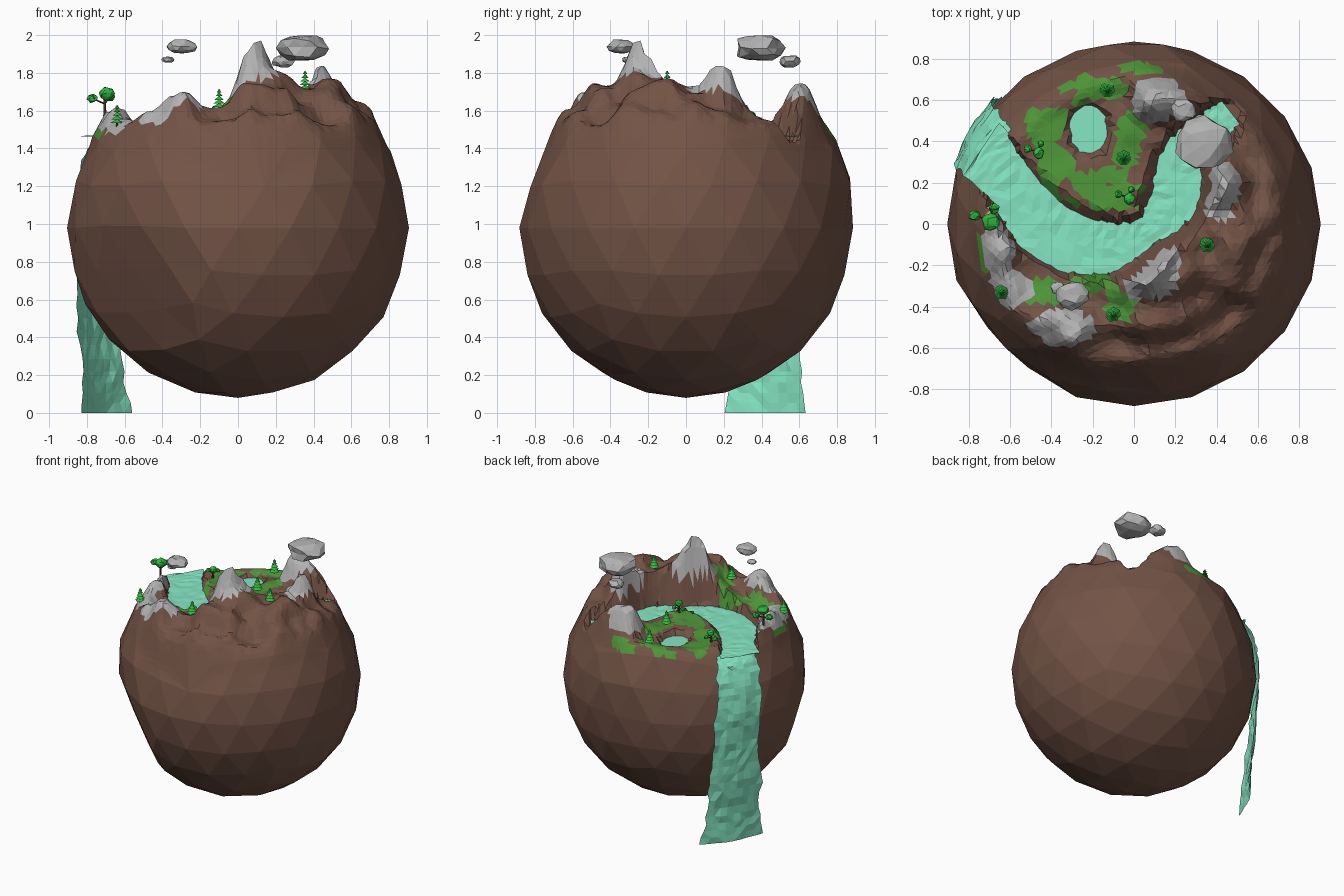
import bpy, bmesh, math, random
from mathutils import Vector, Matrix, noise
from mathutils.bvhtree import BVHTree

if "Cube" in bpy.data.objects:
    bpy.data.objects.remove(bpy.data.objects["Cube"])

random.seed(4)

def material(name, rgb):
    m = bpy.data.materials.new(name)
    m.diffuse_color = (*rgb, 1)
    m.use_nodes = True
    m.node_tree.nodes["Principled BSDF"].inputs["Base Color"].default_value = m.diffuse_color
    return m

EARTH = material("brown earth", (0.172, 0.087, 0.061))
ROCK = material("grey rock", (0.45, 0.45, 0.45))
GRASS = material("grass green", (0.075, 0.30, 0.04))
WATER = material("teal water", (0.25, 0.84, 0.58))
LEAF = material("leaf green", (0.03, 0.48, 0.05))
BARK = material("dark bark", (0.09, 0.045, 0.03))

def finish(bm, name, mats):
    me = bpy.data.meshes.new(name)
    bm.to_mesh(me)
    bm.free()
    for m in mats:
        me.materials.append(m)
    ob = bpy.data.objects.new(name, me)
    bpy.context.collection.objects.link(ob)
    return ob

def smooth(a, b, t):
    t = min(1, max(0, (t - a) / (b - a)))
    return t * t * (3 - 2 * t)

def spline(pts, n):
    """Catmull-Rom through the points."""
    p = [Vector(q) for q in pts]
    p = [2 * p[0] - p[1]] + p + [2 * p[-1] - p[-2]]
    out = []
    for i in range(1, len(p) - 2):
        a, b, c, d = p[i - 1:i + 3]
        for k in range(n):
            t = k / n
            out.append(0.5 * (2 * b + (c - a) * t + (2 * a - 5 * b + 4 * c - d) * t * t
                              + (3 * b - a - 3 * c + d) * t ** 3))
    return out + [p[-2]]

# terrain controls: ground heights, river path (x, y, half width)
HEIGHTS = [(.07, -.22, 2.07), (-.1, -.27, 1.60), (-.1, -.43, 1.60), (.22, -.25, 1.79), (.05, -.43, 1.75),
           (.18, -.45, 1.73), (.45, -.24, 1.72), (.5, -.12, 1.82), (.36, -.1, 1.69), (.62, -.16, 1.57),
           (.6, .08, 1.61), (.2, -.6, 1.56), (.46, -.46, 1.5), (-.1, -.6, 1.54), (.41, .19, 1.87),
           (.48, .04, 1.71), (.55, .33, 1.54), (.36, .36, 1.58), (.1, .6, 1.75), (.08, .44, 1.53),
           (-.06, .62, 1.5), (-.22, .2, 1.52), (-.1, .08, 1.53), (-.4, .4, 1.5), (-.22, .46, 1.49),
           (-.25, .65, 1.5), (0, .3, 1.52), (-.5, .55, 1.48), (-.68, -.08, 1.62), (-.6, -.33, 1.55),
           (-.33, -.5, 1.71), (-.3, -.32, 1.53), (-.48, -.26, 1.5), (-.46, -.55, 1.56), (.36, -.38, 1.62)]
RIVER = spline([(.47, .54, .07), (.37, .46, .09), (.24, .32, .11), (.19, .1, .115), (.05, -.04, .075),
                (-.15, -.12, .13), (-.42, -.03, .15), (-.62, .22, .12), (-.72, .34, .14), (-.78, .38, .16)], 6)
POND = Vector((-.22, .46))

def ground(x, y, z0):
    num = den = 0
    for px, py, pz in HEIGHTS:
        w = 1 / ((x - px) ** 2 + (y - py) ** 2 + .005) ** 2
        num += w * pz
        den += w
    r = math.hypot(x, y)
    k = smooth(.62, .80, r)
    z = num / den * (1 - k) + z0 * k
    z += .045 * noise.noise(Vector((x, y, 0)) * 9) * smooth(.82, .7, r) * smooth(1.5, 1.6, z)
    d = min(math.hypot(x - p.x, y - p.y) - p.z for p in RIVER)
    bank = 1.2 if math.hypot(x + .2, y - .33) < .33 else 4.3
    z = min(z, max(1.435, 1.47 + bank * d))          # banks slope up from the water
    e = math.hypot((x - POND.x) / .09, (y - POND.y) / .115)
    return min(z, 1.45 + .1 * smooth(.8, 1.5, e)) if e < 1.5 else z

# planet: coarse ball with flattened flanks, finely cut and sculpted on top
bm = bmesh.new()
mid = Vector((0, 0, .98))
bmesh.ops.create_icosphere(bm, subdivisions=3, radius=.905,
                           matrix=Matrix.Translation(mid) @ Matrix.Diagonal((1, .975, .995, 1)))
FLANKS = [(-.66, -.66, -.36, .79), (0, -.85, .53, .81)]
for v in bm.verts:
    for x, y, z, limit in FLANKS:
        n = Vector((x, y, z))
        v.co -= n * max(0, (v.co - mid).dot(n) - limit) * .85
    # slight bulge at the back
    n = Vector((0, .9, .43))
    v.co += n * .035 * smooth(.78, .88, (v.co - mid).dot(n))
top = {e for f in bm.faces if f.calc_center_median().z > 1.33 for e in f.edges}
bmesh.ops.subdivide_edges(bm, edges=list(top), cuts=6, use_grid_fill=True)
bmesh.ops.triangulate(bm, faces=bm.faces[:])
for v in bm.verts:
    r = math.hypot(v.co.x, v.co.y)
    if v.co.z > 1.2 and r < .86:
        if r < .72:
            v.co.x += random.uniform(-.008, .008)
            v.co.y += random.uniform(-.008, .008)
        v.co.z = ground(v.co.x, v.co.y, v.co.z)
# rock caps and meadows: centre, radii (and lowest height of the rock)
ROCKS = [(.07, -.22, .16, .16, 1.68), (-.35, -.5, .16, .1, 1.53), (-.66, -.09, .08, .18, 1.5),
         (-.6, -.31, .1, .09, 1.48), (.1, .6, .14, .11, 1.57), (.41, .18, .11, .16, 1.64)]
MEADOWS = [(-.15, .15, .17, .1), (-.02, .42, .07, .13), (-.45, .45, .09, .13), (-.2, .65, .14, .06),
           (.04, .76, .09, .04), (-.38, .27, .08, .09), (-.4, -.33, .12, .07), (-.1, -.4, .08, .08),
           (-.2, -.29, .11, .05), (-.74, -.14, .04, .09)]

def inside(c, x, y, a, b, rough):
    return ((c.x - x) / a) ** 2 + ((c.y - y) / b) ** 2 < 1 + rough * noise.noise(c * 11)

for f in bm.faces:
    c = f.calc_center_median()
    if any(c.z > q[4] and inside(c, *q[:4], .4) for q in ROCKS):
        f.material_index = 1
    elif c.z > 1.455 and any(inside(c, *q, 1.8) for q in MEADOWS):
        f.material_index = 2
tree_map = BVHTree.FromBMesh(bm)
finish(bm, "planet", [EARTH, ROCK, GRASS])

def sheet(name, rows):
    bm = bmesh.new()
    grid = [[bm.verts.new(p) for p in row] for row in rows]
    for a, b in zip(grid, grid[1:]):
        for i in range(len(a) - 1):
            bm.faces.new((a[i], b[i], b[i + 1], a[i + 1]))
    bmesh.ops.triangulate(bm, faces=bm.faces[:])
    bm.normal_update()
    # water faces up and away from the planet
    wrong = [f for f in bm.faces if f.normal.dot(f.calc_center_median() - Vector((0, 0, .5))) < 0]
    if len(wrong) > len(bm.faces) / 2:
        bmesh.ops.reverse_faces(bm, faces=bm.faces[:])
    finish(bm, name, [WATER])

# river ribbon
rows = []
for i, p in enumerate(RIVER[:-4]):
    t = RIVER[i + 1] - RIVER[max(i - 1, 0)]
    side = Vector((-t.y, t.x, 0)).normalized()
    rows.append([Vector((p.x, p.y, 1.466 + random.uniform(-.004, .004))) + side * (p.z + .012) * s / 3
                 for s in range(-3, 4)])
sheet("river", rows)

# waterfall wrapped round the planet: (radius, z, half width, bearing)
rows = []
for r, z, w, a in spline([(.70, 1.464, .12, 153), (.77, 1.45, .15, 153), (.835, 1.37, .17, 152),
                          (.89, 1.2, .18, 151), (.908, 1.0, .185, 150), (.893, .75, .18, 149),
                          (.88, .5, .21, 150), (.85, .22, .21, 149), (.84, .0, .255, 149)], 4):
    row = []
    for s in range(-4, 5):
        b = math.radians(a) + s / 4 * (w + random.uniform(-.012, .012)) / r
        q = r + random.uniform(0, .015)
        row.append((q * math.cos(b), q * math.sin(b), max(0, z)))
    rows.append(row)
sheet("waterfall", rows)

# pond
bm = bmesh.new()
bmesh.ops.create_circle(bm, cap_ends=True, segments=14, radius=1,
                        matrix=Matrix.Translation((POND.x, POND.y, 1.475)) @ Matrix.Diagonal((.11, .14, 1, 1)))
finish(bm, "pond", [WATER])

# floating rocks
def boulder(name, x, y, z, sx, sy, sz):
    bm = bmesh.new()
    bmesh.ops.create_icosphere(bm, subdivisions=2, radius=1)
    for v in bm.verts:
        v.co *= random.uniform(.86, 1.12)
        v.co.z = max(-.8, min(.8, v.co.z)) / .8 + random.uniform(-.08, .08)
        v.co = Vector((x + v.co.x * sx, y + v.co.y * sy, z + v.co.z * sz))
    finish(bm, name, [ROCK])

boulder("floating_rock_large", .34, .39, 1.932, .14, .13, .063)
boulder("floating_rock_small", .24, .55, 1.86, .06, .06, .03)
boulder("floating_rock_left", -.30, -.345, 1.94, .08, .07, .035)
boulder("floating_rock_tiny", -.37, -.31, 1.87, .035, .03, .015)

# trees
def cone(bm, x, y, z, h, r1, r2, mat, n=7):
    g = bmesh.ops.create_cone(bm, cap_ends=True, segments=n, radius1=r1, radius2=r2, depth=h,
                              matrix=Matrix.Translation((x, y, z + h / 2)))
    for f in {f for v in g["verts"] for f in v.link_faces}:
        f.material_index = mat

def foot(x, y):
    return tree_map.ray_cast(Vector((x, y, 3)), Vector((0, 0, -1)))[0].z - .01

def pine(x, y, h=.12):
    bm, z = bmesh.new(), foot(x, y)
    cone(bm, x, y, z, h * .9, .006, .003, 1)
    for i in range(5):
        cone(bm, x, y, z + h * (.2 + .16 * i), h * .15, .037 - .006 * i, .006 - .001 * i, 0)
    finish(bm, "pine_tree", [LEAF, BARK])

def leafy(x, y, h, r):
    bm, z = bmesh.new(), foot(x, y)
    cone(bm, x, y, z, h, .009, .005, 1, 5)
    for dx, dy, dz, k in ((.01, -.01, 0, 1), (-.065, .02, -.025, .65), (.025, .055, -.02, .6)):
        dx, dy = dx * r / .04, dy * r / .04
        g = bmesh.ops.create_icosphere(bm, subdivisions=2, radius=r * k, matrix=Matrix.Translation(
            (x + dx, y + dy, z + h + dz)) @ Matrix.Diagonal((1, 1, .85, 1)))
        for v in g["verts"]:
            v.co += Vector([random.uniform(-.12, .12) * r for _ in range(3)])
        # branch from the trunk to each leaf ball
        a, b = Vector((x, y, z + h * .55)), Vector((x + dx, y + dy, z + h + dz))
        g = bmesh.ops.create_cone(bm, segments=4, radius1=.005, radius2=.003, depth=(b - a).length,
                                  matrix=Matrix.Translation((a + b) / 2)
                                  @ (b - a).to_track_quat('Z', 'Y').to_matrix().to_4x4())
        for f in {f for v in g["verts"] for f in v.link_faces}:
            f.material_index = 1
    finish(bm, "leafy_tree", [LEAF, BARK])

for x, y in ((-.64, -.33), (-.1, -.44), (.355, -.1), (-.05, .32), (-.13, .65)):
    pine(x, y)
leafy(-.705, .02, .12, .042)
leafy(-.03, .13, .08, .028)
leafy(-.47, .35, .08, .028)
